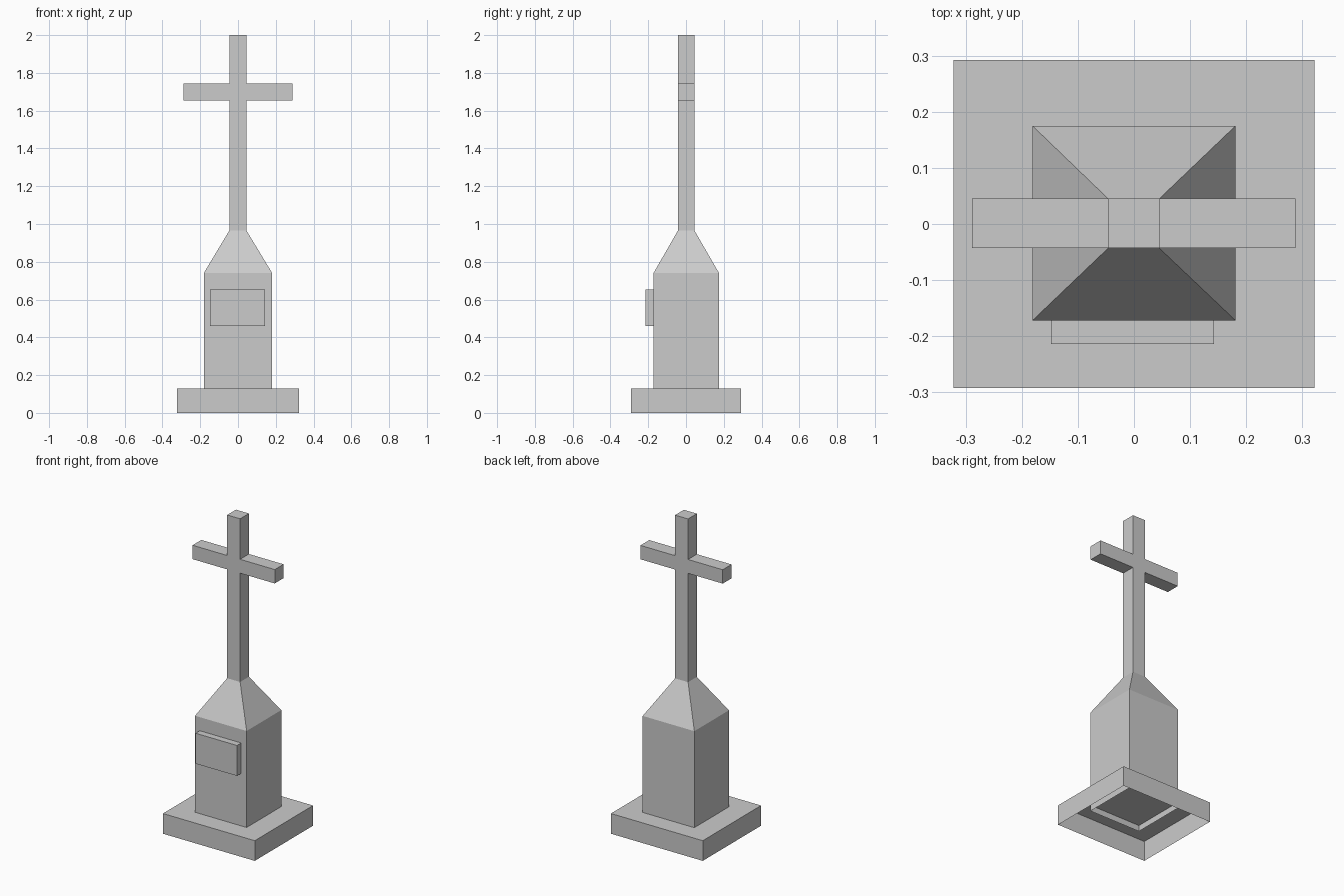
import bpy
import bmesh
from mathutils import Vector

if "Cube" in bpy.data.objects:
    bpy.data.objects.remove(bpy.data.objects["Cube"])


def finish(bm, name):
    mesh = bpy.data.meshes.new(name)
    bm.to_mesh(mesh)
    bm.free()
    obj = bpy.data.objects.new(name, mesh)
    bpy.context.collection.objects.link(obj)
    return obj


def loft(bm, sections, cap_bottom=False):
    """Skin rectangular sections (x0, x1, y0, y1, z) and cap the top."""
    rings = [[bm.verts.new((x, y, z)) for x, y in
              ((x0, y0), (x1, y0), (x1, y1), (x0, y1))]
             for x0, x1, y0, y1, z in sections]
    for low, high in zip(rings, rings[1:]):
        for i in range(4):
            j = (i + 1) % 4
            bm.faces.new((low[i], low[j], high[j], high[i]))
    bm.faces.new(rings[-1])
    if cap_bottom:
        bm.faces.new(rings[0][::-1])
    bm.normal_update()


# Base slab, open underneath
bm = bmesh.new()
slab = (-0.322, 0.322, -0.292, 0.292)
loft(bm, [(*slab, 0), (*slab, 0.128)])
finish(bm, "base_slab")

# Pedestal, tapered shoulder and cross as one continuous surface
bm = bmesh.new()
block = (-0.181, 0.181, -0.172, 0.175)
shaft = (-0.046, 0.045, -0.043, 0.045)
loft(bm, [(*block, 0.09), (*block, 0.74)]
     + [(*shaft, z) for z in (0.965, 1.655, 1.743, 2.0)])

# Cross arms pulled out of the shaft sides
sides = [f for f in bm.faces
         if abs(f.normal.x) > 0.9 and 1.66 < f.calc_center_median().z < 1.74]
for face in sides:
    target = 0.288 if face.normal.x > 0 else -0.289
    new_face = bmesh.ops.extrude_discrete_faces(bm, faces=[face])["faces"][0]
    for v in new_face.verts:
        v.co = Vector((target, v.co.y, v.co.z))
bmesh.ops.recalc_face_normals(bm, faces=bm.faces[:])
finish(bm, "pedestal_and_cross")

# Plaque on the front of the pedestal
bm = bmesh.new()
panel = (-0.148, 0.143, -0.214, -0.168)
loft(bm, [(*panel, 0.461), (*panel, 0.654)], cap_bottom=True)
finish(bm, "front_plaque")
